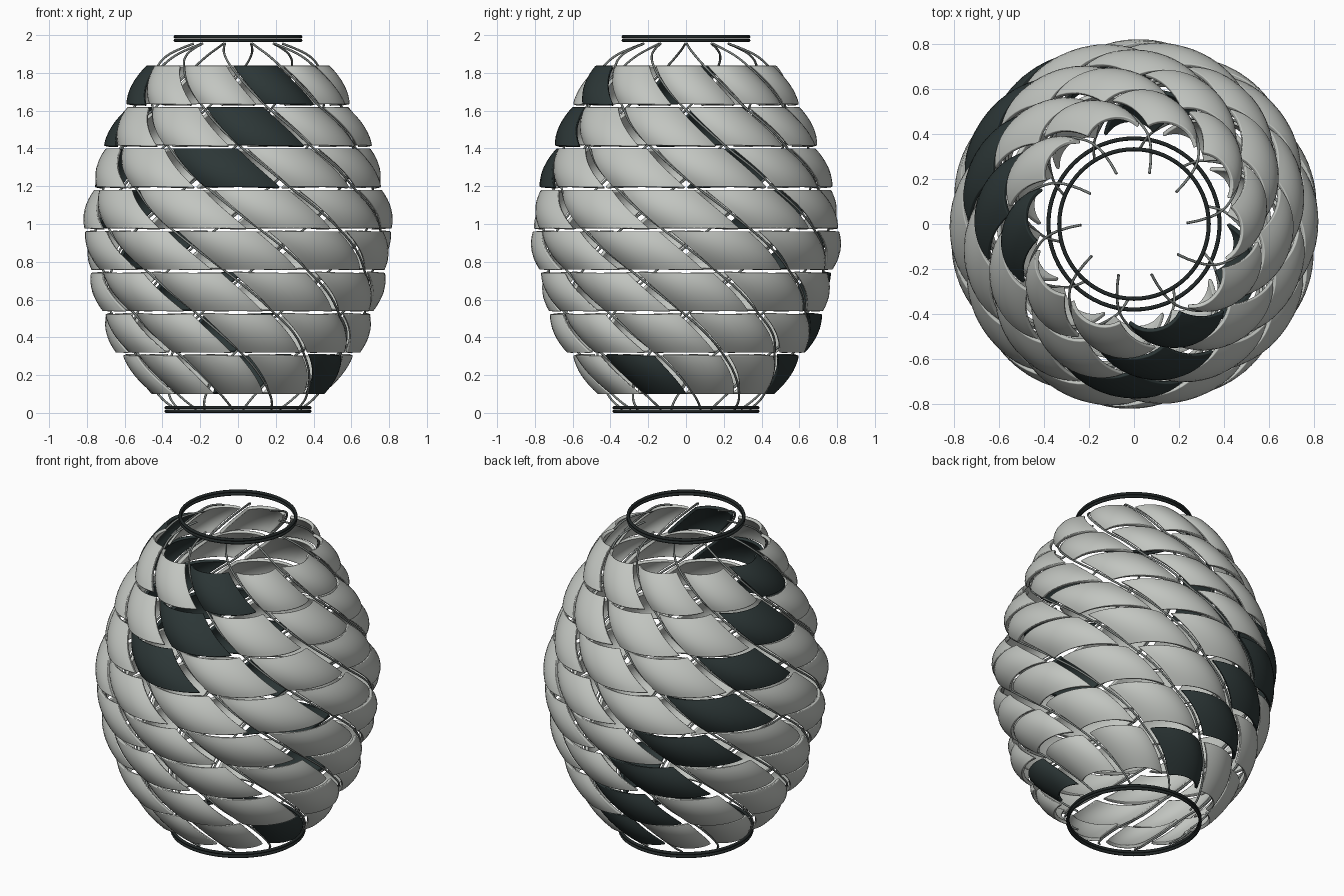
import bpy, bmesh, math
from mathutils import Vector

old = bpy.data.objects.get("Cube")
if old:
    bpy.data.objects.remove(old, do_unlink=True)


def material(name, rgb, rough=0.5):
    m = bpy.data.materials.new(name)
    m.use_nodes = True
    m.diffuse_color = (*rgb, 1)
    bsdf = m.node_tree.nodes["Principled BSDF"]
    bsdf.inputs["Base Color"].default_value = (*rgb, 1)
    bsdf.inputs["Roughness"].default_value = rough
    return m


light = material("pale_grey", (0.54, 0.56, 0.53))
dark = material("charcoal", (0.025, 0.037, 0.037))
black = material("ring_black", (0.015, 0.02, 0.02))
steel = material("wire_grey", (0.2, 0.22, 0.21))

COUNT = 10                 # panels around each row
STEP = 360 / COUNT
WIDTH = 31.8               # panel width in degrees
TWIST = 18                 # lean of a panel from its top to its bottom
ROW_SHIFT = 21.8           # helix advance per row
PITCH = 0.2195             # height from row to row
HEIGHT = 0.206
TOP = 1.84
NU, NV = 12, 8

# outer radius at the top and bottom edge of each row, from the top row down
ROWS = [(0.485, 0.60), (0.60, 0.71), (0.70, 0.775), (0.77, 0.815),
        (0.815, 0.78), (0.78, 0.725), (0.72, 0.645), (0.61, 0.465)]


def polar(deg, r, z):
    """Point at an angle counted from the front towards +x."""
    a = math.radians(deg - 90)
    return Vector((r * math.cos(a), r * math.sin(a), z))


def activate(ob):
    bpy.ops.object.select_all(action="DESELECT")
    ob.select_set(True)
    bpy.context.view_layer.objects.active = ob


def is_dark(row, i):
    spiral = (i - 7 + row) % COUNT == 0        # full spiral down the back
    short = row < 3 and (i + row) % COUNT == 0  # three panels at the front
    single = row == 7 and i == 7               # lone panel at the bottom
    return spiral or short or single


# Rows of pillowed, leaning panels
for row, (r_top, r_bot) in enumerate(ROWS):
    bm = bmesh.new()
    z_top = TOP - row * PITCH
    for i in range(COUNT):
        start = -3.5 + row * ROW_SHIFT + i * STEP
        grid = []
        for j in range(NV + 1):
            t = j / NV
            bulge = 0.02 * (1 - (2 * t - 1) ** 2)
            line = []
            for k in range(NU + 1):
                s = k / NU
                drop = 0.042 * abs(2 * s - 1) ** 2.2
                r = r_top + (r_bot - r_top) * t + bulge - drop
                line.append(bm.verts.new(
                    polar(start + TWIST * t + WIDTH * s, r, z_top - HEIGHT * t)))
            grid.append(line)
        for j in range(NV):
            for k in range(NU):
                f = bm.faces.new((grid[j][k], grid[j + 1][k],
                                  grid[j + 1][k + 1], grid[j][k + 1]))
                f.smooth = True
                f.material_index = int(is_dark(row, i))
    me = bpy.data.meshes.new("panel_row")
    bm.to_mesh(me)
    bm.free()
    me.materials.append(light)
    me.materials.append(dark)
    ob = bpy.data.objects.new(f"panel_row_{row + 1}", me)
    bpy.context.collection.objects.link(ob)
    sol = ob.modifiers.new("thickness", "SOLIDIFY")
    sol.thickness = 0.02
    sol.offset = -1
    bev = ob.modifiers.new("soft_edges", "BEVEL")
    bev.width = 0.005
    bev.segments = 2
    bev.limit_method = "ANGLE"
    bev.angle_limit = math.radians(40)
    bev.harden_normals = True

# Helical wires running behind the seams
path = [(1.955, 0.235), (1.93, 0.30), (1.89, 0.38)]
for row, (r_top, r_bot) in enumerate(ROWS):
    z = TOP - row * PITCH
    path.append((z, r_top - 0.052))
    path.append((z - HEIGHT / 2, (r_top + r_bot) / 2 - 0.04))
path += [(0.10, 0.425), (0.06, 0.39), (0.02, 0.34)]

cu = bpy.data.curves.new("wires", "CURVE")
cu.dimensions = "3D"
cu.bevel_depth = 0.006
cu.bevel_resolution = 2
cu.resolution_u = 4
cu.use_fill_caps = True
cu.materials.append(steel)
for i in range(COUNT):
    sp = cu.splines.new("BEZIER")
    sp.bezier_points.add(len(path) - 1)
    for p, (z, r) in zip(sp.bezier_points, path):
        p.co = polar(-5.5 + i * STEP + (TOP - z) * ROW_SHIFT / PITCH, r, z)
        p.handle_left_type = p.handle_right_type = "AUTO"
wires = bpy.data.objects.new("wires", cu)
bpy.context.collection.objects.link(wires)

# Paired rings at both openings
for name, radius, heights in (("top_ring", 0.332, (1.972, 1.991)),
                              ("bottom_ring", 0.38, (0.009, 0.028))):
    for n, z in enumerate(heights):
        bpy.ops.mesh.primitive_torus_add(
            major_radius=radius, minor_radius=0.009, major_segments=64,
            minor_segments=10, location=(0, 0, z))
        ring = bpy.context.object
        ring.name = f"{name}_{n + 1}"
        ring.data.materials.append(black)
        activate(ring)
        bpy.ops.object.shade_smooth_by_angle(angle=math.radians(60))
